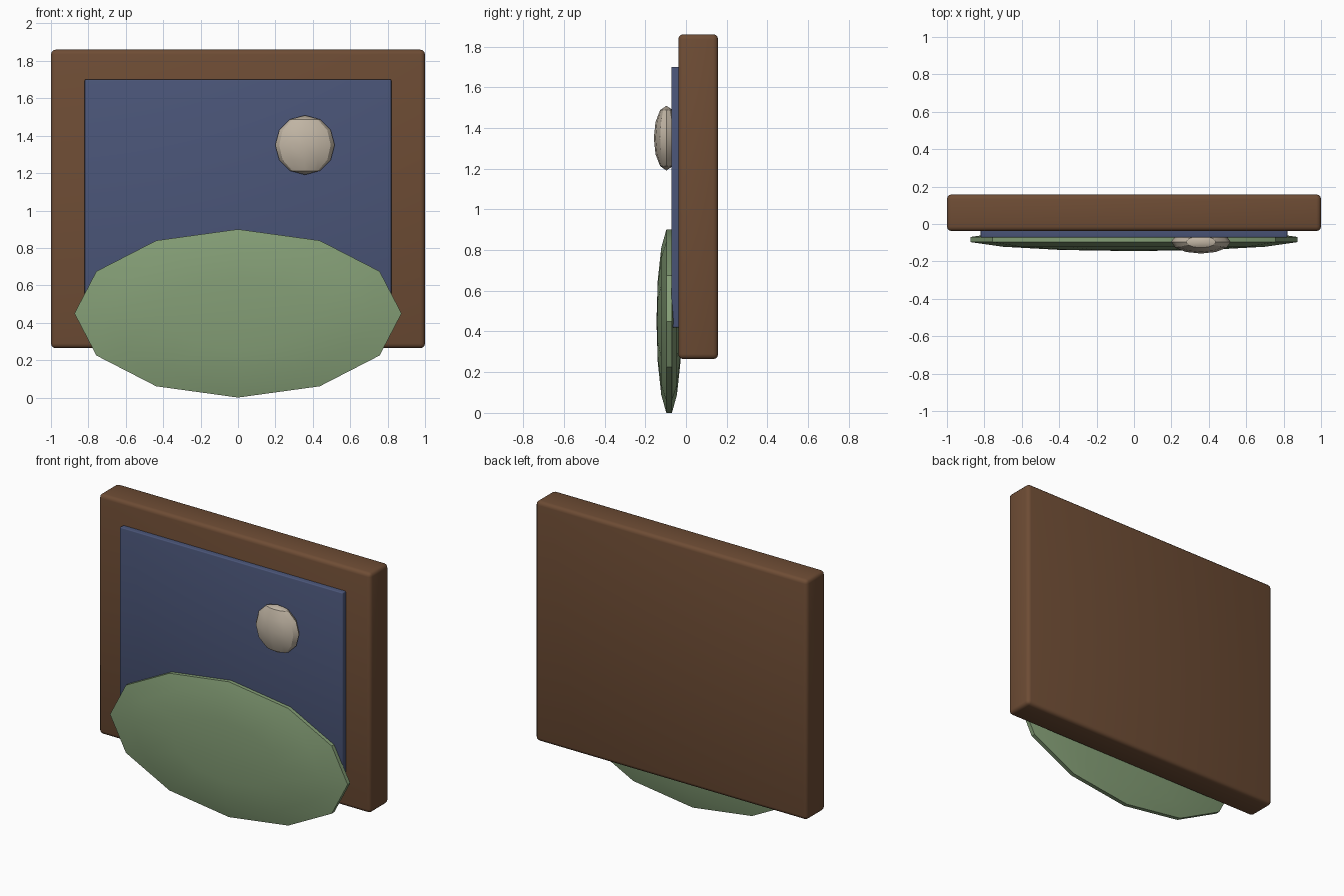
import bpy, bmesh, math
from mathutils import Matrix, Vector

cube = bpy.data.objects.get("Cube")
if cube:
    bpy.data.objects.remove(cube, do_unlink=True)


def material(name, rgb):
    m = bpy.data.materials.new(name)
    m.use_nodes = True
    m.diffuse_color = (*rgb, 1)
    bsdf = next(n for n in m.node_tree.nodes if n.type == 'BSDF_PRINCIPLED')
    bsdf.inputs["Base Color"].default_value = (*rgb, 1)
    return m


def finish(name, bm, mat, centre, angle):
    me = bpy.data.meshes.new(name)
    bm.to_mesh(me)
    bm.free()
    me.materials.append(mat)
    ob = bpy.data.objects.new(name, me)
    ob.location = centre
    bpy.context.collection.objects.link(ob)
    bpy.ops.object.select_all(action='DESELECT')
    ob.select_set(True)
    bpy.context.view_layer.objects.active = ob
    bpy.ops.object.shade_smooth_by_angle(angle=math.radians(angle))
    return ob


def box(name, lo, hi, mat, bevel):
    lo, hi = Vector(lo), Vector(hi)
    bm = bmesh.new()
    bmesh.ops.create_cube(bm, size=1)
    bmesh.ops.scale(bm, vec=hi - lo, verts=bm.verts)
    bmesh.ops.bevel(bm, geom=bm.edges[:], offset=bevel, segments=3,
                    profile=0.5, affect='EDGES')
    return finish(name, bm, mat, (lo + hi) / 2, 40)


def ellipsoid(name, centre, radii, rings, mat, pole_forward=False):
    bm = bmesh.new()
    bmesh.ops.create_uvsphere(bm, u_segments=12, v_segments=rings, radius=1)
    if pole_forward:
        bmesh.ops.rotate(bm, matrix=Matrix.Rotation(math.pi / 2, 3, 'X'), verts=bm.verts)
    bmesh.ops.scale(bm, vec=radii, verts=bm.verts)
    return finish(name, bm, mat, centre, 30)


wood = material("brown wood", (0.156, 0.073, 0.035))
night = material("night blue", (0.069, 0.091, 0.188))
green = material("soft green", (0.23, 0.34, 0.18))
cream = material("pale cream", (0.53, 0.46, 0.37))

# Solid wooden backing with rounded edges
box("frame", (-1, -0.038, 0.264), (1, 0.158, 1.86), wood, 0.025)
# Thin sky panel standing proud of the frame
box("sky_panel", (-0.82, -0.072, 0.42), (0.82, 0.0, 1.70), night, 0.006)
# Flattened hill overlapping the lower edge of the frame
ellipsoid("hill", (0, -0.083, 0.45), (0.897, 0.062, 0.4615), 7, green, pole_forward=True)
# Flattened moon half sunk into the sky
ellipsoid("moon", (0.358, -0.096, 1.35), (0.159, 0.062, 0.159), 6, cream)
